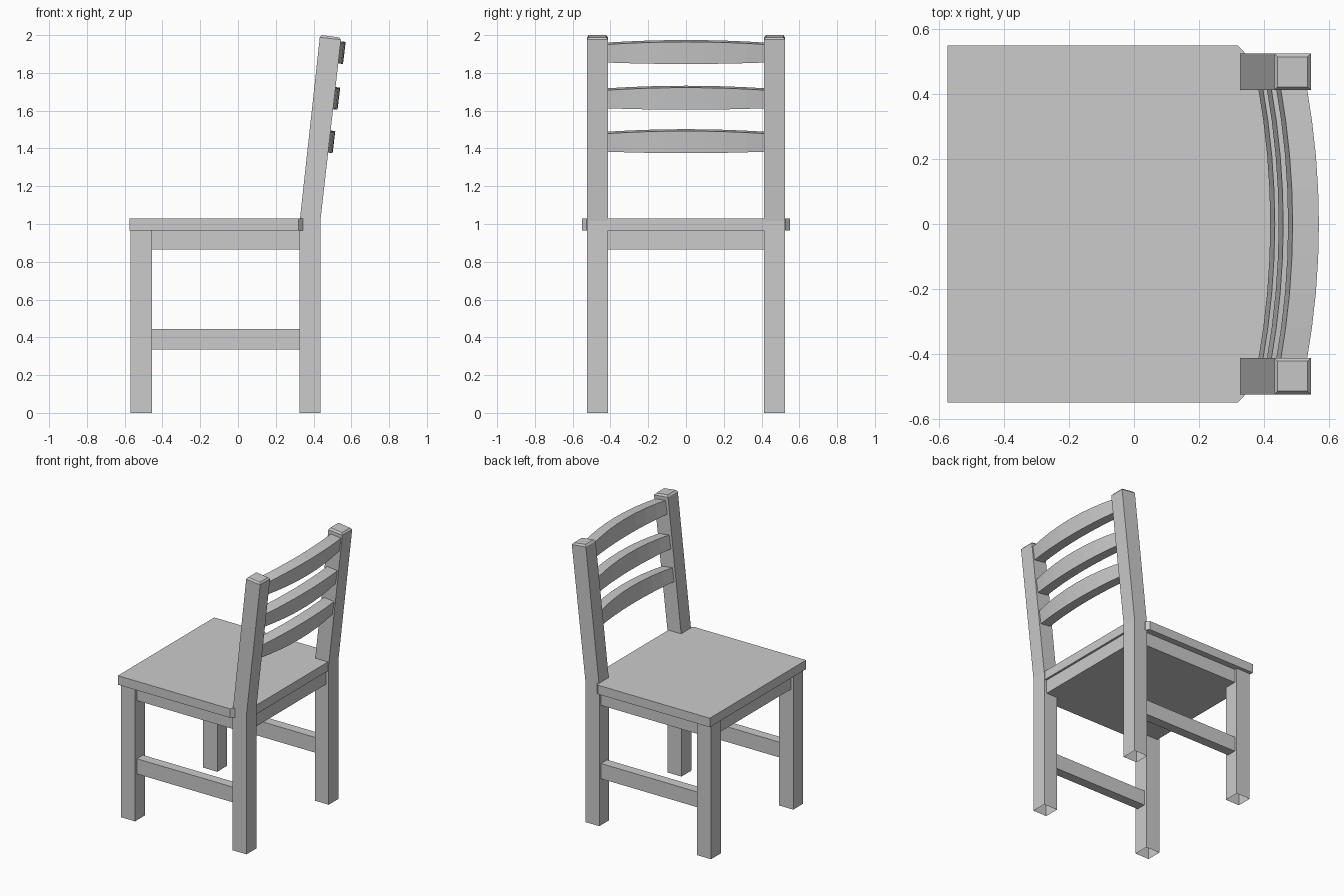
import bpy, bmesh

if "Cube" in bpy.data.objects:
    bpy.data.objects.remove(bpy.data.objects["Cube"])


def finish(name, bm):
    bmesh.ops.recalc_face_normals(bm, faces=bm.faces)
    mesh = bpy.data.meshes.new(name)
    bm.to_mesh(mesh)
    bm.free()
    obj = bpy.data.objects.new(name, mesh)
    bpy.context.collection.objects.link(obj)
    return obj


def loft(name, rings, cap_start=True):
    """Join equal-length rings of points into a flat-faced solid."""
    bm = bmesh.new()
    loops = [[bm.verts.new(p) for p in ring] for ring in rings]
    n = len(loops[0])
    for a, b in zip(loops, loops[1:]):
        for i in range(n):
            j = (i + 1) % n
            bm.faces.new((a[i], a[j], b[j], b[i]))
    end = bm.faces.new(loops[-1])
    if cap_start:
        bm.faces.new(loops[0])
        return finish(name, bm)
    # open foot: orient with a temporary cap, then remove it
    foot = bm.faces.new(loops[0])
    bmesh.ops.recalc_face_normals(bm, faces=bm.faces)
    bmesh.ops.delete(bm, geom=[foot], context='FACES_ONLY')
    return finish(name, bm)


def rect(x0, x1, y0, y1, z0, z1=None):
    """Rectangle ring; z0 at x0 and z1 at x1."""
    z1 = z0 if z1 is None else z1
    return [(x0, y0, z0), (x1, y0, z1), (x1, y1, z1), (x0, y1, z0)]


def box(name, x0, x1, y0, y1, z0, z1):
    return loft(name, [rect(x0, x1, y0, y1, z0), rect(x0, x1, y0, y1, z1)])


# Seat board, with chamfered and notched rear corners
half = [(-0.575, 0.55), (0.32, 0.55), (0.343, 0.526), (0.343, 0.42), (0.43, 0.42)]
outline = half + [(x, -y) for x, y in reversed(half)]
loft("seat", [[(x, y, z) for x, y in outline] for z in (0.965, 1.03)])

# Solid frame under the seat
box("seat_frame", -0.55, 0.415, -0.505, 0.505, 0.865, 0.966)

# Legs, back posts and side stretchers
for side, label in ((-1, "right"), (1, "left")):
    y0, y1 = sorted((side * 0.413, side * 0.525))
    loft("front_leg_" + label,
         [rect(-0.568, -0.455, y0, y1, z) for z in (0, 0.966)], cap_start=False)
    c = 0.01
    loft("back_post_" + label, [
        rect(0.325, 0.436, y0, y1, 0),
        rect(0.325, 0.436, y0, y1, 1.0, 1.015),
        rect(0.433, 0.545, y0, y1, 1.988, 1.976),
        rect(0.433 + c, 0.545 - c, y0 + c, y1 - c, 2.0, 1.988),
    ], cap_start=False)
    s0, s1 = sorted((side * 0.435, side * 0.505))
    box("stretcher_" + label, -0.465, 0.335, s0, s1, 0.335, 0.445)

# Three bowed back slats
for i, (x, z) in enumerate(((0.42, 1.385), (0.446, 1.615), (0.475, 1.857))):
    rings = []
    for k in range(-4, 5):
        t = k / 4
        bow = -0.038 * t * t
        drop, lift = 0.014 * t * t, 0.008 * t * t
        y = 0.425 * t
        rings.append([
            (x + bow, y, z + lift),
            (x + bow + 0.081, y, z + lift - 0.01),
            (x + bow + 0.095, y, z + 0.107 - drop),
            (x + bow + 0.014, y, z + 0.117 - drop),
        ])
    loft("back_slat_%d" % (i + 1), rings)
